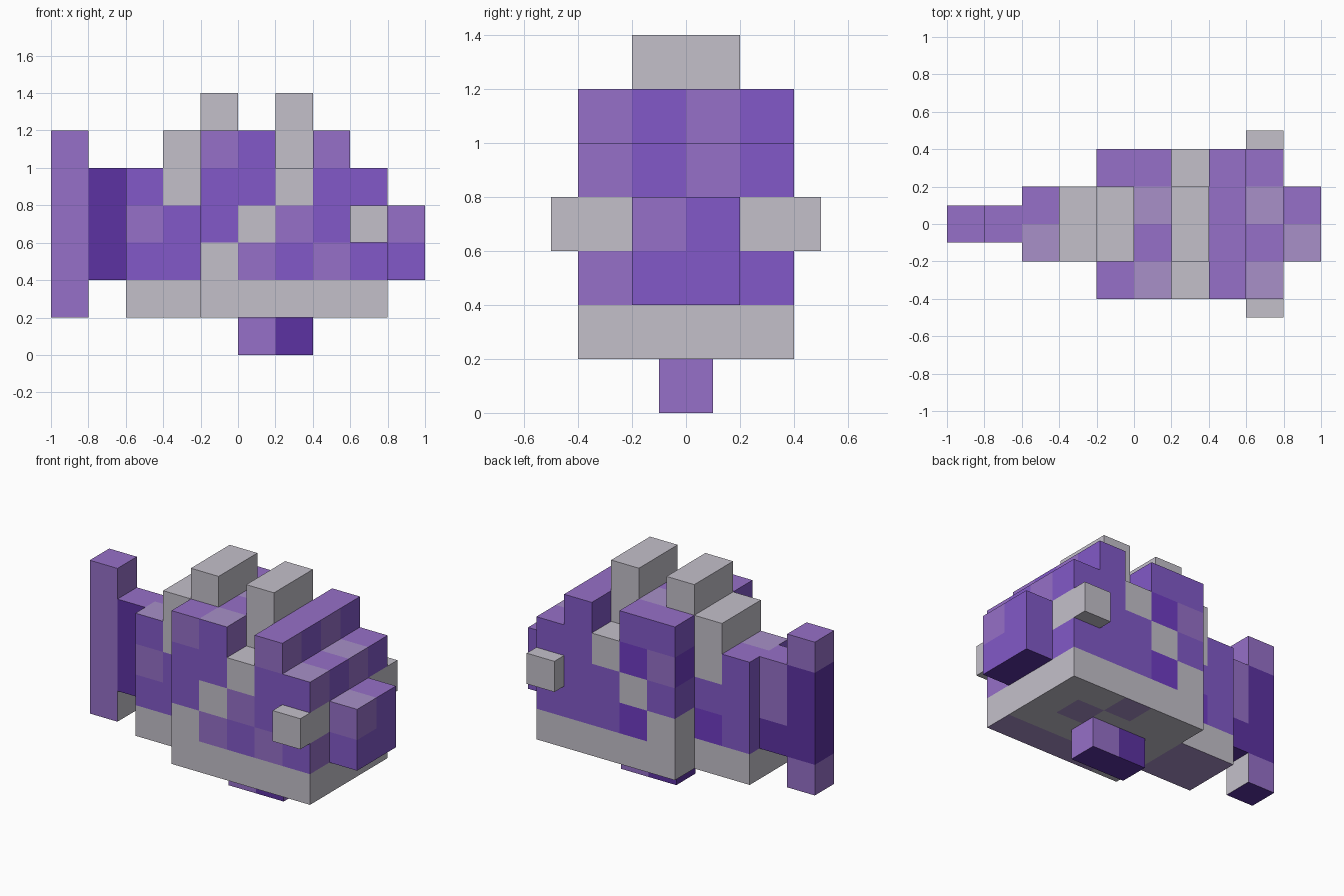
import bpy
import bmesh
from math import floor
from mathutils import Vector

cube = bpy.data.objects.get("Cube")
if cube:
    bpy.data.objects.remove(cube)

CELL = 0.2


def make_material(name, hex_code):
    def linear(c):
        return c / 12.92 if c <= 0.04045 else ((c + 0.055) / 1.055) ** 2.4
    rgb = [linear(b / 255) for b in bytes.fromhex(hex_code)]
    mat = bpy.data.materials.new(name)
    mat.use_nodes = True
    mat.diffuse_color = (*rgb, 1)
    bsdf = next(n for n in mat.node_tree.nodes if n.type == 'BSDF_PRINCIPLED')
    bsdf.inputs["Base Color"].default_value = (*rgb, 1)
    return mat


MATS = {
    "G": make_material("light grey", "c4c0ca"),
    "L": make_material("light purple", "9670c8"),
    "M": make_material("mid purple", "8259c8"),
    "D": make_material("dark purple", "5c32a2"),
    "P": make_material("pale purple", "a890c8"),
    "V": make_material("vivid purple", "6f3cc4"),
}

# Patchwork of tiles: rows from top to bottom, columns from tail to snout
FRONT = ["....G.G...",
         "L..GLMGL..",
         "LDMGMMGMM.",
         "LDLMMGLMGL",
         "LDMMGLMLMM",
         "L.GGGGGGG.",
         ".....LD..."]
BACK = ["....G.G...",
        "L..GMMGM..",
        "DLMGLVGMM.",
        "DLMMMGMMGM",
        "DDMVGVMMMM",
        "L.GGGGGGG.",
        ".....DL..."]
# Snout side: columns from -y to +y
NOSE = ["GGGG", "LMLM", "LMLM", "GLMG", "LMMM", "GGGG", "LLLL"]
# Top and underside: rows from +y to -y
TOP = ["....LLGLL.",
       "LLLGGPGLPL",
       "LLPGGLGLLP",
       "....LPGLP."]
UNDER = ["DDPPGGPGGD",
         "DDPPGGGPGD",
         "DDPPGPGGGD",
         "DDPPGPPPPD"]


def tile(co, n):
    col = min(9, max(0, floor((co.x + 1) / CELL)))
    row = 6 - min(6, max(0, floor(co.z / CELL)))
    side = min(3, max(0, floor((co.y + 0.4) / CELL + 0.001)))
    if n.z > 0.5:
        return TOP[3 - side][col]
    if n.z < -0.5:
        return "D" if co.z < 0.1 else UNDER[3 - side][col]
    if n.y < -0.5:
        return FRONT[row][col]
    if n.y > 0.5:
        return BACK[row][col]
    if n.x > 0.5:
        return NOSE[row][side]
    # Faces turned to the tail
    if row == 5 and col > 0:
        return "G"
    if col == 0:
        return "D" if row in (2, 3, 4) else "L"
    if col == 4:
        return {4: "G", 2: "V"}.get(row, "M")
    if col == 3:
        return "G"
    return "D" if row == 6 else "M"


def block(name, lo, hi, colour=None):
    """Box cut into tiles, each tile coloured by the patchwork."""
    lo, hi = Vector(lo), Vector(hi)
    bm = bmesh.new()
    bmesh.ops.create_cube(bm, size=1)
    for v in bm.verts:
        v.co = Vector([(lo[i] + hi[i]) / 2 + v.co[i] * (hi[i] - lo[i])
                       for i in range(3)])
    if colour is None:
        for axis in range(3):
            normal = Vector([float(i == axis) for i in range(3)])
            for k in range(1, round((hi[axis] - lo[axis]) / CELL)):
                bmesh.ops.bisect_plane(
                    bm, geom=bm.verts[:] + bm.edges[:] + bm.faces[:],
                    plane_co=lo + normal * CELL * k, plane_no=normal)
    bm.normal_update()
    used = []
    for f in bm.faces:
        key = colour or tile(f.calc_center_median() - f.normal * 0.02, f.normal)
        if key not in MATS:
            key = "M"
        if key not in used:
            used.append(key)
        f.material_index = used.index(key)
    mesh = bpy.data.meshes.new(name)
    bm.to_mesh(mesh)
    bm.free()
    for key in used:
        mesh.materials.append(MATS[key])
    obj = bpy.data.objects.new(name, mesh)
    bpy.context.collection.objects.link(obj)
    return obj


# Body
block("body", (-0.2, -0.4, 0.2), (0.8, 0.4, 1.0))
block("back_hump", (-0.2, -0.4, 1.0), (0.2, 0.4, 1.2))
block("brow", (0.4, -0.4, 1.0), (0.6, 0.4, 1.2))
block("snout", (0.8, -0.2, 0.4), (1.0, 0.2, 0.8))

# Fins
block("rear_top_fin", (-0.2, -0.2, 1.2), (0.0, 0.2, 1.4), "G")
block("front_top_fin", (0.2, -0.2, 1.0), (0.4, 0.2, 1.4), "G")
block("belly_fin", (0.0, -0.1, 0.0), (0.4, 0.1, 0.2))

# Tail, narrowing in steps
block("rear_body", (-0.4, -0.2, 0.2), (-0.2, 0.2, 1.2))
block("tail_base", (-0.6, -0.2, 0.2), (-0.4, 0.2, 1.0))
block("tail_stem", (-0.8, -0.1, 0.4), (-0.6, 0.1, 1.0))
block("tail_fin", (-1.0, -0.1, 0.2), (-0.8, 0.1, 1.2))

# Eyes
for name, y in (("eye_front", -0.5), ("eye_back", 0.4)):
    block(name, (0.6, y, 0.6), (0.8, y + 0.1, 0.8), "G")
